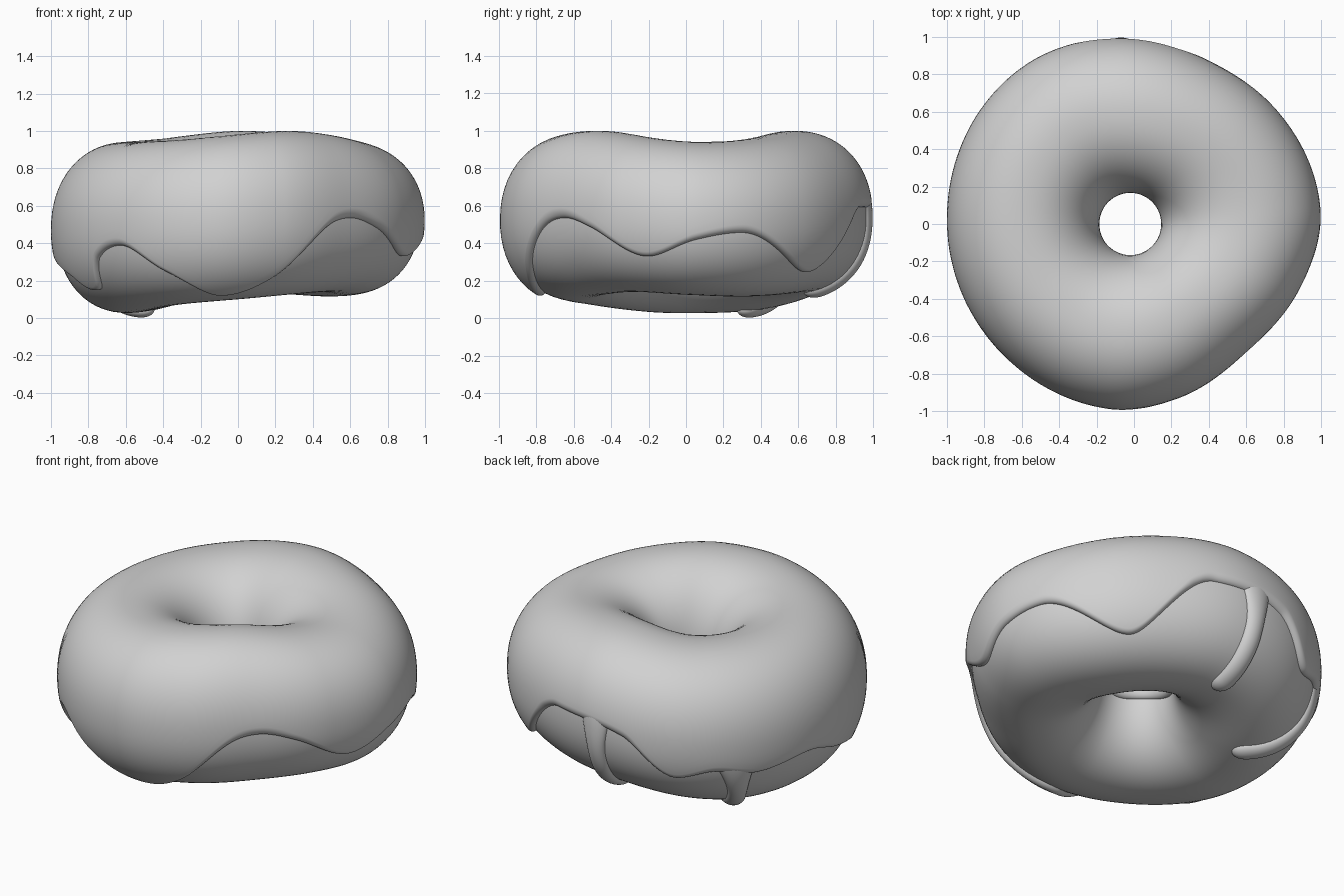
import bpy, math

if "Cube" in bpy.data.objects:
    bpy.data.objects.remove(bpy.data.objects["Cube"])

TH = 0.03  # icing thickness


def wave(keys, deg):
    """Smooth periodic curve through (degree, value) keys."""
    n = len(keys)
    k = [(keys[i % n][0] + 360 * (i // n), keys[i % n][1]) for i in range(-2, n + 3)]
    d = (deg - keys[0][0]) % 360 + keys[0][0]
    for i in range(1, len(k) - 2):
        (x0, y0), (x1, y1), (x2, y2), (x3, y3) = k[i - 1:i + 3]
        if x1 <= d <= x2:
            h, t = x2 - x1, (d - x1) / (x2 - x1)
            m1 = (y2 - y0) / (x2 - x0) * h
            m2 = (y3 - y1) / (x3 - x1) * h
            # flat tangents at peaks and valleys, so nothing overshoots
            if (y1 - y0) * (y2 - y1) <= 0:
                m1 = 0
            if (y2 - y1) * (y3 - y2) <= 0:
                m2 = 0
            return ((2*t**3 - 3*t*t + 1) * y1 + (t**3 - 2*t*t + t) * m1
                    + (3*t*t - 2*t**3) * y2 + (t**3 - t*t) * m2)


OUTER = [(5, 1.0), (40, .975), (62, .96), (95, 1.0), (125, 1.03), (180, 1.0),
         (225, .99), (262, .998), (285, .96), (312, .912), (338, .95)]
TOP = [(10, .94), (88, 1.0), (135, .955), (185, .94), (235, .95), (300, 1.0)]
BOTTOM = [(0, .125), (30, .115), (85, .135), (145, .04), (185, .027), (240, .075),
          (270, .1), (300, .125), (330, .14)]
EDGE = [(-58, .49), (-47, .54), (-34, .485), (-13, .33), (3, .42), (18, .46),
        (48, .245), (78, .6), (104, .55),
        (122, .32), (134, .36), (148, .32), (168, .36), (183, .29), (198, .22),
        (208, .15), (213, .17), (218, .32), (229, .39), (245, .25), (263, .125),
        (283, .22)]


def section(deg):
    """Centre radius, centre height, half width, half height of the dough."""
    ro = wave(OUTER, deg) - TH
    ri = .165 - .02 * math.cos(math.radians(deg)) + TH
    top, bot = wave(TOP, deg) - TH, wave(BOTTOM, deg)
    return (ro + ri) / 2, (top + bot) / 2, (ro - ri) / 2, (top - bot) / 2


def power(v, p=.93):
    return math.copysign(abs(v) ** p, v)


def point(deg, alpha, off=0.0):
    """Point on the ring: deg around it, alpha around its cross-section."""
    rc, zc, a, b = section(deg)
    r = rc + (a + off) * power(math.cos(alpha))
    t = math.radians(deg)
    return (r * math.cos(t), r * math.sin(t), zc + (b + off) * power(math.sin(alpha)))


mat = bpy.data.materials.new("light grey")
mat.diffuse_color = (.64, .64, .64, 1)
mat.use_nodes = True
mat.node_tree.nodes["Principled BSDF"].inputs["Base Color"].default_value = mat.diffuse_color


def grid(name, rows, wrap_u, wrap_v):
    n, m = len(rows), len(rows[0])
    faces = [(i*m + j, (i+1) % n*m + j, (i+1) % n*m + (j+1) % m, i*m + (j+1) % m)
             for i in range(n if wrap_u else n - 1)
             for j in range(m if wrap_v else m - 1)]
    me = bpy.data.meshes.new(name)
    me.from_pydata([p for r in rows for p in r], [], faces)
    me.materials.append(mat)
    me.shade_smooth()
    ob = bpy.data.objects.new(name, me)
    bpy.context.collection.objects.link(ob)
    return ob


# Dough ring
grid("dough", [[point(d * 2, math.tau * j / 72) for j in range(72)]
               for d in range(180)], True, True)

# Icing with a wavy, rounded lower edge and a lip inside the hole
E = .1  # angular width of the rounded rim
rim = [E * (1 - math.cos(math.pi / 2 * i / 8)) for i in range(9)]
rows = []
for i in range(360):
    rc, zc, a, b = section(i)
    s = max(-.93, min(.93, (wave(EDGE, i) - zc - .006) / (b + TH * .5)))
    lo = math.asin(power(s, 1 / .93))
    hi = math.pi + .1 + .04 * math.sin(math.radians(3 * i))
    alphas = ([lo + e for e in rim]
              + [lo + E + (hi - lo - 2 * E) * k / 40 for k in range(1, 40)]
              + [hi - e for e in reversed(rim)])
    row = []
    for al in alphas:
        e = max(0, min(1, min(al - lo, hi - al) / E))
        row.append(point(i, al, -.006 + (TH + .006) * math.sqrt(1 - (1 - e) ** 2)))
    rows.append(row)
grid("icing", rows, True, False)


# Long thin drips that start inside the icing and run down under the dough
def drip(name, d0, d1, a0, a1, width, height):
    rows, n, m = [], 48, 16
    for i in range(n + 1):
        t = math.sin(math.pi / 2 * i / n)
        al = math.radians(a0 + (a1 - a0) * t)
        d = d0 + (d1 - d0) * t
        rc, zc, a, b = section(d)
        r = rc + a * math.cos(al)
        tip = math.sqrt(max(0, 1 - max(0, (t - .88) / .12) ** 2))
        flare = 1 + 1.2 * max(0, 1 - t / .4) ** 2
        high = .027 + (height - .027) * min(1, t / .5)
        row = []
        for j in range(m + 1):
            w = -math.cos(math.pi * j / m)
            off = -.006 + (high + .006) * math.sqrt(max(0, 1 - w * w)) * tip
            row.append(point(d + math.degrees(w * width * flare * tip / r), al, off))
        rows.append(row)
    grid(name, rows, False, False)


drip("back_drip", 94, 94, 18, -84, .056, .036)
drip("back_left_drip", 141, 147, -10, -98, .056, .036)
